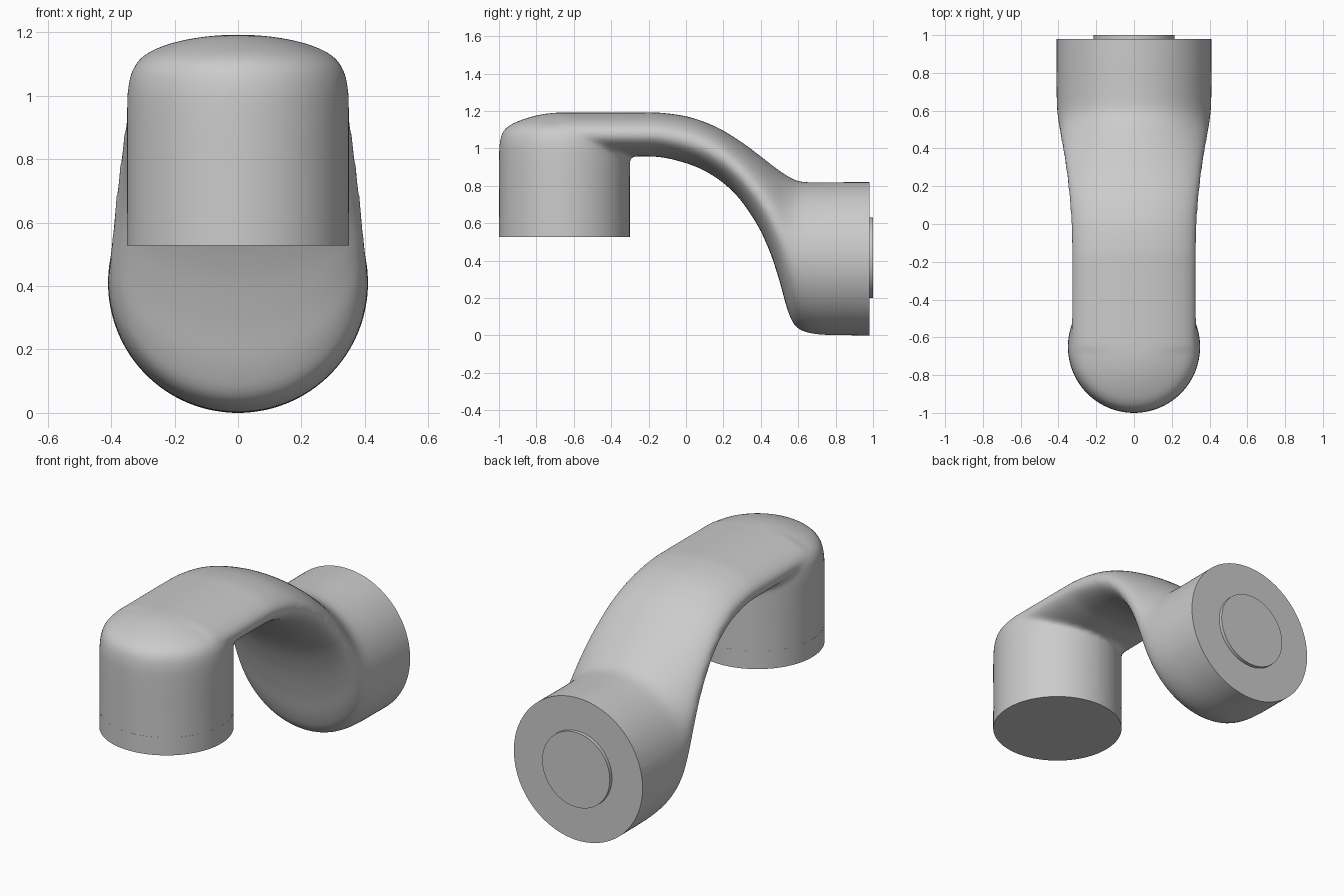
import bpy, bmesh, math
from mathutils import Vector

if "Cube" in bpy.data.objects:
    bpy.data.objects.remove(bpy.data.objects["Cube"])

SEG = 96


def cylinder(name, radius, depth, location, rotation=(0, 0, 0)):
    bpy.ops.mesh.primitive_cylinder_add(vertices=SEG, radius=radius, depth=depth,
                                        location=location, rotation=rotation)
    ob = bpy.context.object
    ob.name = name
    bpy.ops.object.shade_smooth_by_angle(angle=math.radians(35))
    return ob


def catmull(stations, steps=6):
    out = []
    for i in range(len(stations) - 1):
        p0, p3 = stations[max(i - 1, 0)], stations[min(i + 2, len(stations) - 1)]
        p1, p2 = stations[i], stations[i + 1]
        for s in range(steps):
            t = s / steps
            out.append([0.5 * (2 * b + (c - a) * t + (2 * a - 5 * b + 4 * c - d) * t * t
                               + (3 * b - a - 3 * c + d) * t ** 3)
                        for a, b, c, d in zip(p0, p1, p2, p3)])
    out.append(list(stations[-1]))
    return out


def loft(bm, rings):
    loops = [[bm.verts.new(p) for p in ring] for ring in rings]
    for a, b in zip(loops, loops[1:]):
        for i in range(SEG):
            j = (i + 1) % SEG
            bm.faces.new((a[i], a[j], b[j], b[i]))
    bm.faces.new(loops[0][::-1])
    bm.faces.new(loops[-1])


# Arm stations: top y, top z, bottom y, bottom z, half width
arm = [(1.10, .82, 1.10, .0, .41), (.90, .82, .90, .0, .41),
       (.70, .818, .70, .006, .41), (.60, .825, .595, .04, .407),
       (.53, .86, .545, .13, .40), (.46, .91, .50, .29, .392),
       (.38, .972, .445, .455, .38), (.28, 1.045, .37, .61, .366),
       (.16, 1.115, .25, .77, .35), (.02, 1.167, .09, .885, .336),
       (-.13, 1.19, -.10, .947, .33), (-.25, 1.192, -.25, .957, .33),
       (-.45, 1.192, -.45, .957, .33), (-.66, 1.192, -.66, .957, .33)]
arm_rings = []
for ty, tz, by, bz, w in catmull(arm):
    mid, half = Vector((0, (ty + by) / 2, (tz + bz) / 2)), Vector((0, (ty - by) / 2, (tz - bz) / 2))
    arm_rings.append([mid + half * math.cos(a) + Vector((w * math.sin(a), 0, 0))
                      for a in (2 * math.pi * i / SEG for i in range(SEG))])

# Domed front head, revolved about a vertical axis
head = [(.35, .5), (.35, .75), (.35, .95), (.346, 1.03), (.331, 1.085),
        (.295, 1.122), (.23, 1.152), (.15, 1.176), (.07, 1.189), (.005, 1.192)]
head_rings = [[(r * math.cos(a), -.65 + r * math.sin(a), z)
               for a in (2 * math.pi * i / SEG for i in range(SEG))]
              for r, z in catmull(head)]

bm = bmesh.new()
loft(bm, arm_rings)
loft(bm, head_rings)
for part in (bm,):
    bmesh.ops.recalc_face_normals(part, faces=part.faces[:])
mesh = bpy.data.meshes.new("arm_body")
bm.to_mesh(mesh)
bm.free()
body = bpy.data.objects.new("arm_body", mesh)
bpy.context.collection.objects.link(body)

# Fuse the two volumes into one blended skin
rm = body.modifiers.new("fuse", 'REMESH')
rm.mode, rm.voxel_size = 'VOXEL', 0.012
sm = body.modifiers.new("blend", 'SMOOTH')
sm.factor, sm.iterations = 0.5, 18
bpy.context.view_layer.objects.active = body
body.select_set(True)
bpy.ops.object.modifier_apply(modifier="fuse")
bpy.ops.object.modifier_apply(modifier="blend")

# Trim flat mating faces
bm = bmesh.new()
bm.from_mesh(body.data)
for co, no in (((0, .98, 0), (0, 1, 0)), ((0, 0, .63), (0, 0, -1))):
    n, c = Vector(no), Vector(co)
    if no[2]:
        # only the head is trimmed horizontally
        geom_faces = [f for f in bm.faces if f.calc_center_median().y < -.2]
    else:
        geom_faces = bm.faces[:]
    edges = {e for f in geom_faces for e in f.edges}
    verts = {v for f in geom_faces for v in f.verts}
    bmesh.ops.bisect_plane(bm, geom=list(verts) + list(edges) + geom_faces,
                           plane_co=c, plane_no=n, clear_outer=True)
    rim = [e for e in bm.edges if e.is_boundary]
    bmesh.ops.edgeloop_fill(bm, edges=rim)
bmesh.ops.recalc_face_normals(bm, faces=bm.faces[:])
bm.to_mesh(body.data)
bm.free()
bpy.ops.object.shade_smooth_by_angle(angle=math.radians(40))

# Lower collar and rear locating disc
cylinder("head_collar", .35, .103, (0, -.65, .5785))
cylinder("rear_disc", .215, .03, (0, .985, .415), (math.pi / 2, 0, 0))
